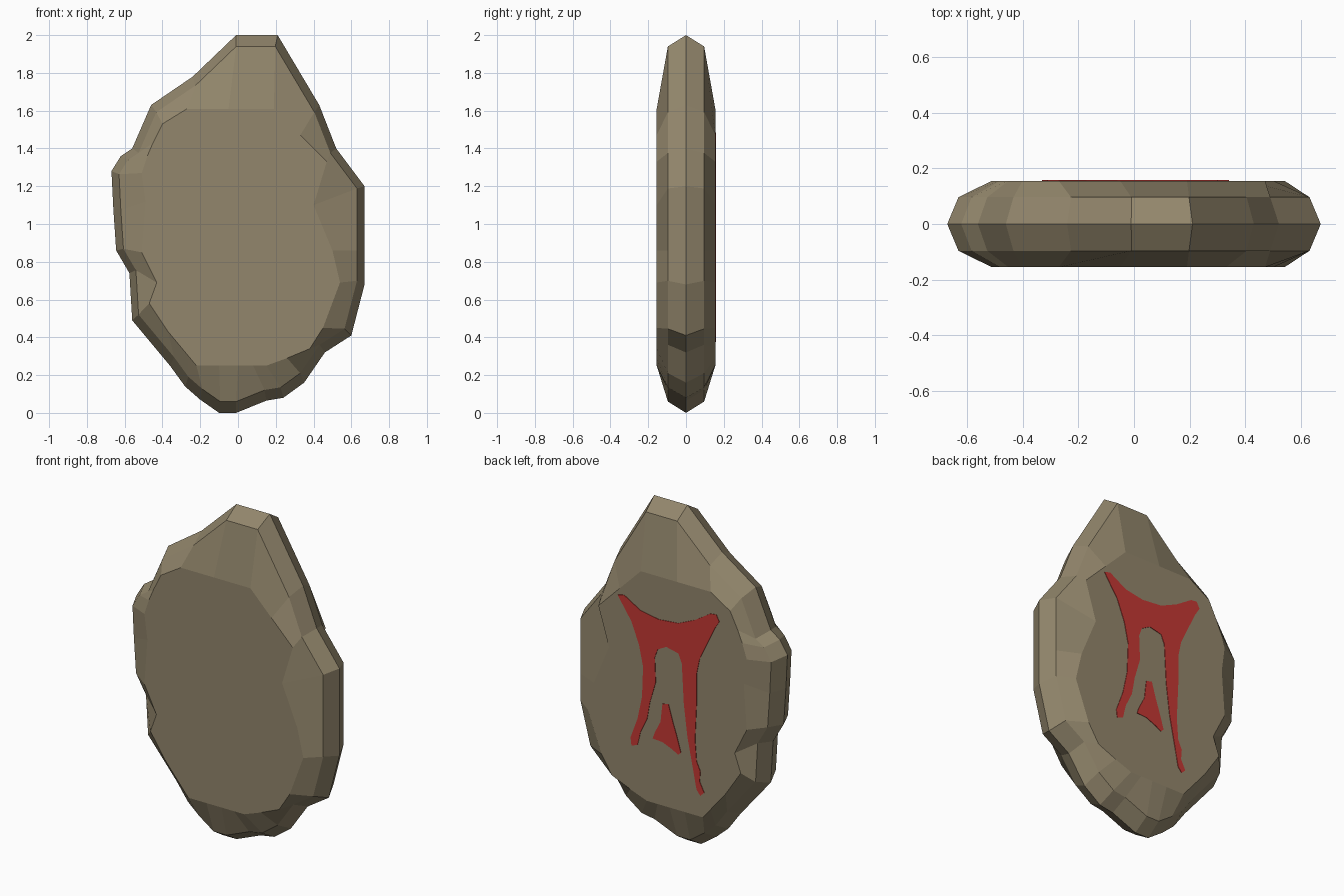
import bpy, bmesh

def material(name, rgb):
    m = bpy.data.materials.new(name)
    m.diffuse_color = (*rgb, 1)
    return m

def finish(bm, name, mat):
    bmesh.ops.recalc_face_normals(bm, faces=bm.faces[:])
    me = bpy.data.meshes.new(name)
    bm.to_mesh(me)
    bm.free()
    me.materials.append(mat)
    ob = bpy.data.objects.new(name, me)
    bpy.context.collection.objects.link(ob)
    return ob

stone = material("weathered stone", (0.29, 0.24, 0.15))
paint = material("red paint", (0.55, 0.04, 0.033))

# Each row: outer edge x, z, then the matching edge of the flat face x, z
EDGE = [
    (-.01, 2.0, -.05, 1.61), (.21, 2.0, .19, 1.61), (.43, 1.63, .33, 1.47),
    (.52, 1.40, .47, 1.33), (.67, 1.20, .40, 1.10), (.67, .85, .50, .86),
    (.67, .68, .54, .69), (.60, .41, .45, .45), (.46, .32, .38, .34),
    (.35, .16, .26, .29), (.24, .08, .15, .25), (.15, .065, .08, .25),
    (-.01, 0, 0, .25), (-.10, 0, -.10, .25), (-.20, .07, -.22, .25),
    (-.28, .14, -.27, .31), (-.36, .25, -.37, .43), (-.56, .49, -.47, .58),
    (-.575, .74, -.43, .69), (-.645, .86, -.51, .85), (-.66, 1.08, -.49, 1.12),
    (-.67, 1.28, -.51, 1.27), (-.62, 1.36, -.48, 1.36), (-.56, 1.40, -.45, 1.43),
    (-.46, 1.63, -.40, 1.53), (-.24, 1.78, -.27, 1.61)]

# Chipped stone slab: five rings from the front face to the back face
bm = bmesh.new()
K = 0.94
outer = [(x, z) for x, z, _, _ in EDGE]
middle = [(x * K, 1 + (z - 1) * K) for x, z in outer]
flat = [(x, z) for _, _, x, z in EDGE]
rings = [[bm.verts.new((x, y, z)) for x, z in pts] for pts, y in
         ((flat, -.155), (middle, -.096), (outer, 0), (middle, .096), (flat, .155))]
n = len(EDGE)
for a, b in zip(rings, rings[1:]):
    for i in range(n):
        j = (i + 1) % n
        bm.faces.new((a[i], a[j], b[j], b[i]))
bm.faces.new(rings[0])
bm.faces.new(rings[-1])
finish(bm, "stone_slab", stone)

# Painted mark on the back: thin plates
def plate(name, pts):
    bm = bmesh.new()
    f = bm.faces.new([bm.verts.new((x, .153, z)) for x, z in pts])
    top = bmesh.ops.extrude_face_region(bm, geom=[f])
    vs = [v for v in top["geom"] if isinstance(v, bmesh.types.BMVert)]
    bmesh.ops.translate(bm, verts=vs, vec=(0, .005, 0))
    bmesh.ops.triangulate(bm, faces=[f for f in bm.faces if len(f.verts) > 4])
    finish(bm, name, paint)

plate("painted_arch", [
    (.34, 1.43), (.30, 1.44), (.19, 1.376), (.07, 1.355), (-.06, 1.367),
    (-.17, 1.416), (-.27, 1.48), (-.31, 1.485), (-.33, 1.447), (-.30, 1.40),
    (-.25, 1.296), (-.20, 1.19), (-.18, 1.095), (-.18, .915), (-.17, .703),
    (-.18, .574), (-.205, .52), (-.20, .459), (-.23, .40), (-.205, .376),
    (-.18, .406), (-.155, .532), (-.12, .704), (-.096, .896), (-.083, 1.133),
    (-.06, 1.187), (.02, 1.205), (.077, 1.174), (.096, 1.122), (.09, .974),
    (.128, .845), (.147, .739), (.19, .651), (.21, .569), (.25, .554),
    (.256, .602), (.21, .725), (.18, .863), (.173, 1.045), (.20, 1.17),
    (.25, 1.296), (.31, 1.384)])
plate("painted_spot", [
    (.045, .858), (.006, .867), (-.02, .777), (-.05, .688), (-.077, .598),
    (-.058, .582), (-.02, .603), (.045, .63), (.11, .634), (.096, .673), (.058, .747)])
